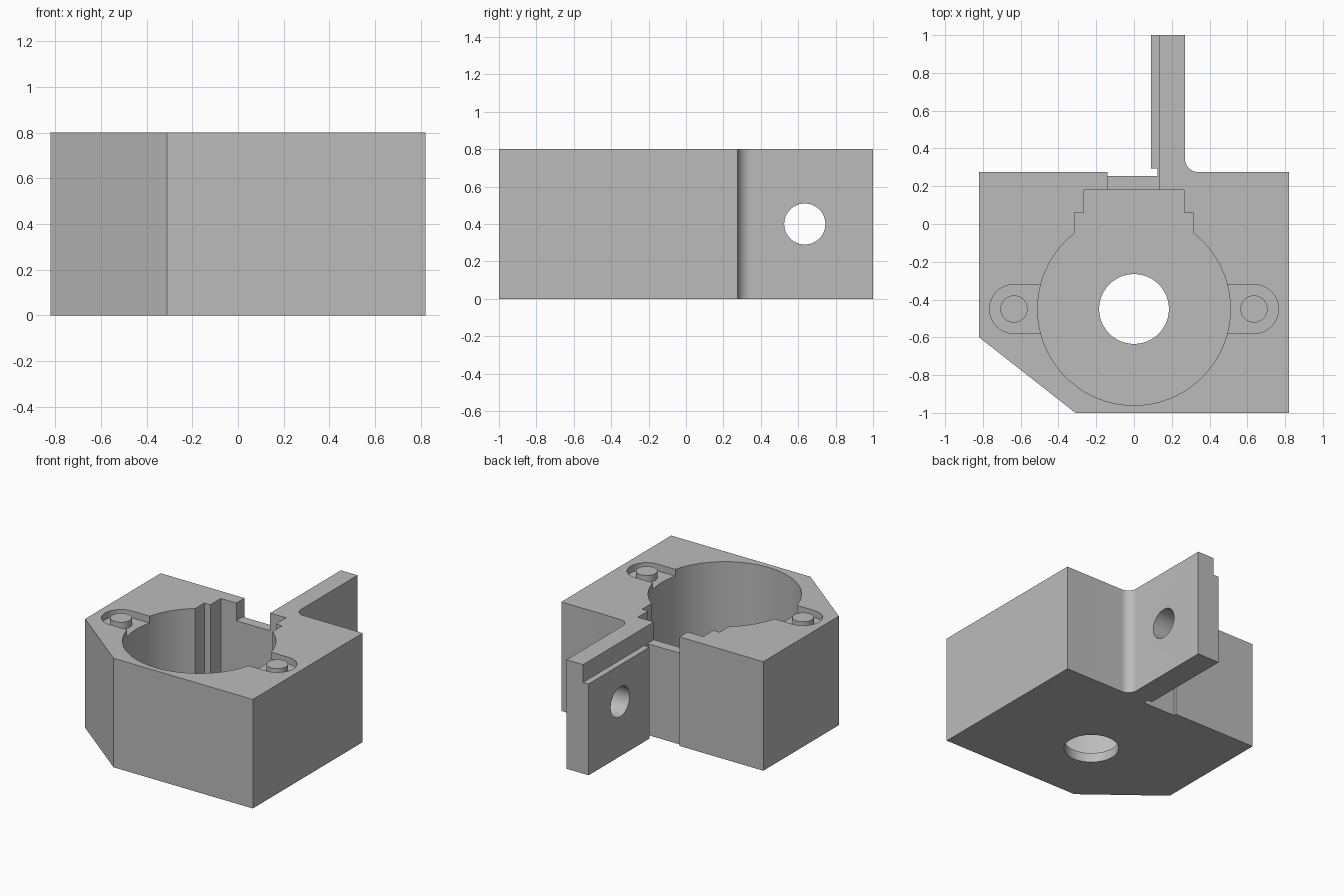
import bpy
import bmesh
from math import cos, sin, pi, radians, asin
from mathutils import Matrix

cube = bpy.data.objects.get("Cube")
if cube:
    bpy.data.objects.remove(cube, do_unlink=True)

grey = bpy.data.materials.new("plain grey")
grey.use_nodes = True
colour = (0.5, 0.5, 0.5, 1)
grey.diffuse_color = colour
grey.node_tree.nodes["Principled BSDF"].inputs["Base Color"].default_value = colour

HEIGHT = 0.8
FLOOR = 0.07
LEDGE = 0.67
POCKET = 0.75
BORE_Y = -0.45
BORE_R = 0.51
EAR_X = 0.635


def arc(cx, cy, r, start, end, steps):
    """Points along an arc, angles in radians."""
    angles = [start + (end - start) * i / steps for i in range(steps + 1)]
    return [(cx + r * cos(a), cy + r * sin(a)) for a in angles]


def prism(name, outline, z0, z1, matrix=None):
    """Extrude a flat outline from z0 to z1."""
    bm = bmesh.new()
    face = bm.faces.new([bm.verts.new((x, y, z0)) for x, y in outline])
    top = bmesh.ops.extrude_face_region(bm, geom=[face])["geom"]
    bmesh.ops.translate(bm, vec=(0, 0, z1 - z0),
                        verts=[v for v in top if isinstance(v, bmesh.types.BMVert)])
    bmesh.ops.recalc_face_normals(bm, faces=bm.faces)
    if matrix:
        bm.transform(matrix)
    mesh = bpy.data.meshes.new(name)
    bm.to_mesh(mesh)
    bm.free()
    mesh.materials.append(grey)
    obj = bpy.data.objects.new(name, mesh)
    bpy.context.collection.objects.link(obj)
    return obj


def activate(obj):
    bpy.ops.object.select_all(action="DESELECT")
    obj.select_set(True)
    bpy.context.view_layer.objects.active = obj


def cut(target, cutter):
    """Subtract the cutter and discard it."""
    mod = target.modifiers.new("cut", "BOOLEAN")
    mod.operation = "DIFFERENCE"
    mod.solver = "EXACT"
    mod.object = cutter
    activate(target)
    bpy.ops.object.modifier_apply(modifier=mod.name)
    bpy.data.objects.remove(cutter, do_unlink=True)


def circle(cx, cy, r, sides=48):
    return arc(cx, cy, r, 0, 2 * pi, sides)[:-1]


# Housing block with chamfered corner, filleted mounting fin and relief groove
fillet = arc(0.34, 0.345, 0.07, 1.5 * pi, pi, 10)
outline = [(-0.31, -1), (0.82, -1), (0.82, 0.275)] + fillet + [
    (0.27, 1), (0.09, 1), (0.09, 0.295), (0.125, 0.295), (0.125, 0.255),
    (-0.14, 0.255), (-0.14, 0.275), (-0.82, 0.275), (-0.82, -0.6)]
housing = prism("housing", outline, 0, HEIGHT)

# Round cavity with a stepped, mirrored neck at the back
half_neck = [(0.315, 0.06), (0.265, 0.06), (0.265, 0.18)]
mouth = 0.5 * pi - asin(0.315 / BORE_R)
bowl = arc(0, BORE_Y, BORE_R, pi - mouth, 2 * pi + mouth, 96)
neck = half_neck + [(-x, y) for x, y in reversed(half_neck)]
cut(housing, prism("cavity_cutter", bowl + neck, FLOOR, 1))

# Floor hole
cut(housing, prism("floor_hole_cutter", circle(0, BORE_Y, 0.185), -0.2, 0.3))

# Lowered back wall and fin ledge
ledge = [(-0.14, 0.1), (0.135, 0.1), (0.135, 1.1), (-0.14, 1.1)]
cut(housing, prism("ledge_cutter", ledge, LEDGE, 1))

# Screw hole through the fin
sideways = Matrix.Translation((0, 0.635, 0.4)) @ Matrix.Rotation(radians(90), 4, "Y")
cut(housing, prism("fin_hole_cutter", circle(0, 0, 0.11), -0.1, 0.5, sideways))

# Shallow ear pockets, each with a flush peg
for side, label in ((1, "left"), (-1, "right")):
    ear = arc(EAR_X, BORE_Y, 0.13, -pi / 2, pi / 2, 24)
    ear += [(0.4, BORE_Y + 0.13), (0.4, BORE_Y - 0.13)]
    cut(housing, prism("ear_cutter", [(side * x, y) for x, y in ear], POCKET, 1))
    peg = prism(label + "_peg", circle(side * EAR_X, BORE_Y, 0.072, 32),
                POCKET - 0.01, HEIGHT)
    activate(peg)
    bpy.ops.object.shade_smooth_by_angle(angle=radians(30))

activate(housing)
bpy.ops.object.shade_smooth_by_angle(angle=radians(30))
